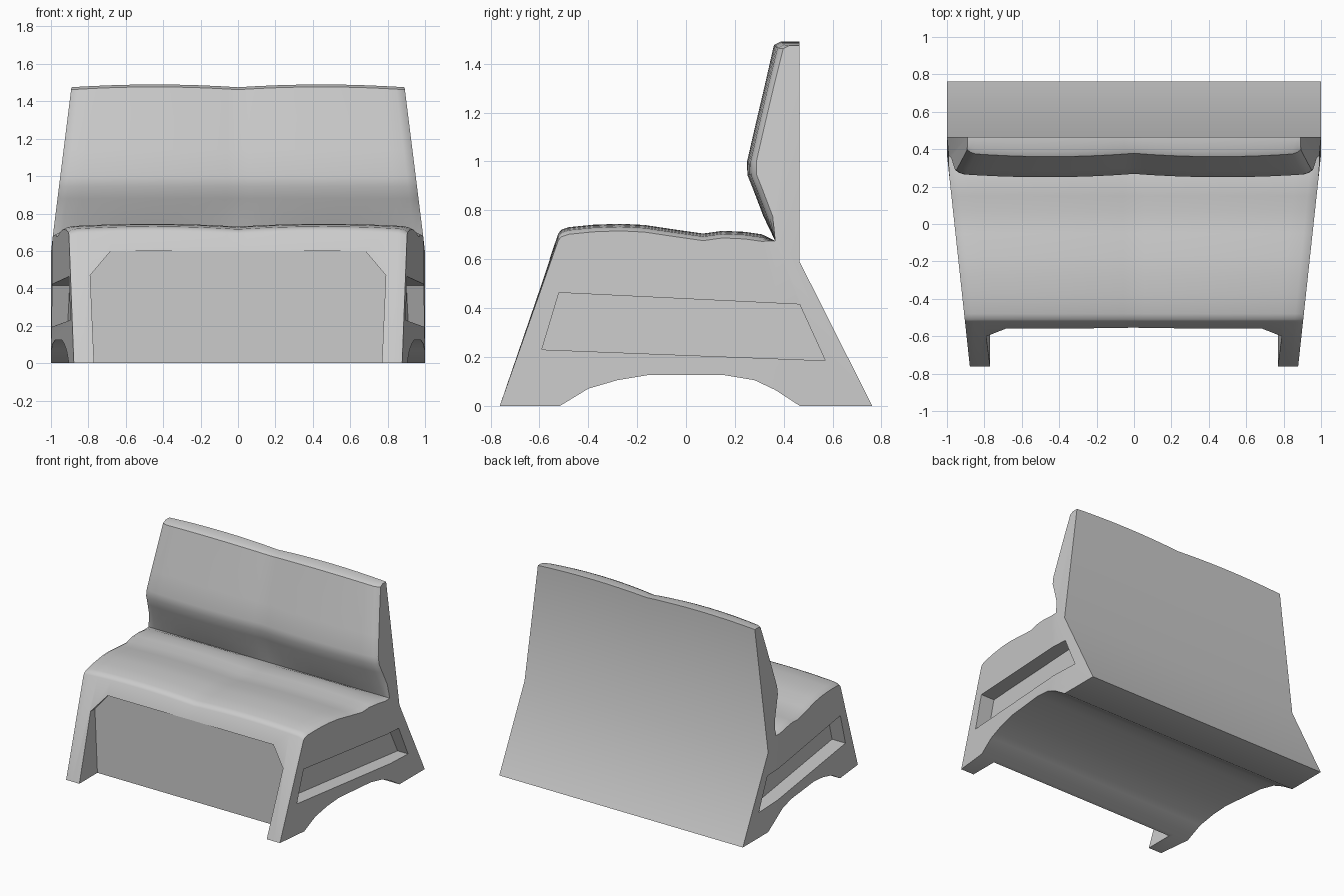
import bpy, bmesh

if "Cube" in bpy.data.objects:
    bpy.data.objects.remove(bpy.data.objects["Cube"])

# Side profile pieces as (y, z): front edge, seat, backrest, back, underside arch
front = [(-.762, 0)]
seat = [(-.523, .69), (-.51, .706), (-.48, .716), (-.38, .726), (-.27, .73), (-.17, .725),
        (-.05, .707), (.07, .69), (.15, .701), (.24, .697), (.31, .687)]
joint = [(.365, .675)]
back = [(.335, .775), (.295, .88), (.269, .945), (.268, 1.0), (.3, 1.14), (.34, 1.31),
        (.378, 1.462), (.405, 1.475)]
top_rear = [(.465, 1.475)]
rear = [(.465, .59), (.762, 0), (.465, 0)]
arch = [(.365, .065), (.28, .105), (.16, .125), (-.16, .125), (-.28, .105), (-.4, .07), (-.515, 0)]
parts = [("front", front), ("seat", seat), ("joint", joint), ("back", back),
         ("top_rear", top_rear), ("rear", rear), ("arch", arch)]
profile = [(kind, y, z) for kind, pts in parts for y, z in pts]


def side_x(y, z):
    """Half width: narrows toward the front and up the backrest."""
    return min(1, .96 + .108 * y, 1 - .11 * max(0, z - .6) / .88)


def section_point(t, kind, y, z):
    """Profile point at cross position t, padded into two cushions."""
    a = abs(t)
    puff = 1 - ((a - .5) / .5) ** 2
    edge = max(0, (a - .95) / .05) ** 2
    if kind == "seat":
        z += .015 * puff - .014 * edge
    elif kind == "back":
        y += -.018 * puff + .02 * edge
    if z > 1.4:
        z += .015 * puff
    return (t * side_x(y, z), y, z)


def make_object(name, bm):
    bmesh.ops.recalc_face_normals(bm, faces=bm.faces[:])
    me = bpy.data.meshes.new(name)
    bm.to_mesh(me)
    bm.free()
    ob = bpy.data.objects.new(name, me)
    bpy.context.collection.objects.link(ob)
    return ob


def prism(name, ring_a, ring_b):
    bm = bmesh.new()
    a = [bm.verts.new(p) for p in ring_a]
    b = [bm.verts.new(p) for p in ring_b]
    bm.faces.new(a)
    bm.faces.new(b[::-1])
    for i in range(len(a)):
        j = (i + 1) % len(a)
        bm.faces.new((a[i], b[i], b[j], a[j]))
    ob = make_object(name, bm)
    ob.hide_render = True
    return ob


# Bench body lofted across x
half = [.06, .13, .25, .37, .5, .63, .75, .87, .95, .98, 1]
cols = [-t for t in reversed(half)] + [0] + half
bm = bmesh.new()
rings = [[bm.verts.new(section_point(t, *p)) for p in profile] for t in cols]
n = len(profile)
for r, s in zip(rings, rings[1:]):
    for i in range(n):
        j = (i + 1) % n
        bm.faces.new((r[i], r[j], s[j], s[i]))
kinds = [p[0] for p in profile]
j0, r0, a0 = kinds.index("joint"), kinds.index("rear"), kinds.index("arch")
for r in (rings[0], rings[-1]):
    bm.faces.new(r[:j0 + 1] + r[a0:])          # side panel
    bm.faces.new([r[j0]] + r[r0:a0 + 1])       # rear foot side
    bm.faces.new(r[j0:r0 + 1])                 # backrest side
bench = make_object("bench_body", bm)

# Front recess between the legs
opening = [(-.765, -.1), (-.79, .47), (-.68, .6), (.68, .6), (.79, .47), (.765, -.1)]
cutters = [prism("front_recess_cutter", [(x, -1, z) for x, z in opening],
                 [(x, -.55, z) for x, z in opening])]

# Slanted side recesses
slot = [(-.52, .463), (.465, .415), (.57, .185), (-.59, .23)]
for s in (-1, 1):
    cutters.append(prism("side_recess_cutter", [(s * 1.2, y, z) for y, z in slot],
                         [(s * (.85 + .108 * y), y, z) for y, z in slot]))

bpy.context.view_layer.objects.active = bench
bench.select_set(True)
for c in cutters:
    mod = bench.modifiers.new("cut", "BOOLEAN")
    mod.operation = "DIFFERENCE"
    mod.solver = "EXACT"
    mod.object = c
    bpy.ops.object.modifier_apply(modifier=mod.name)
    bpy.data.objects.remove(c)
bpy.ops.object.shade_smooth_by_angle(angle=.6)
